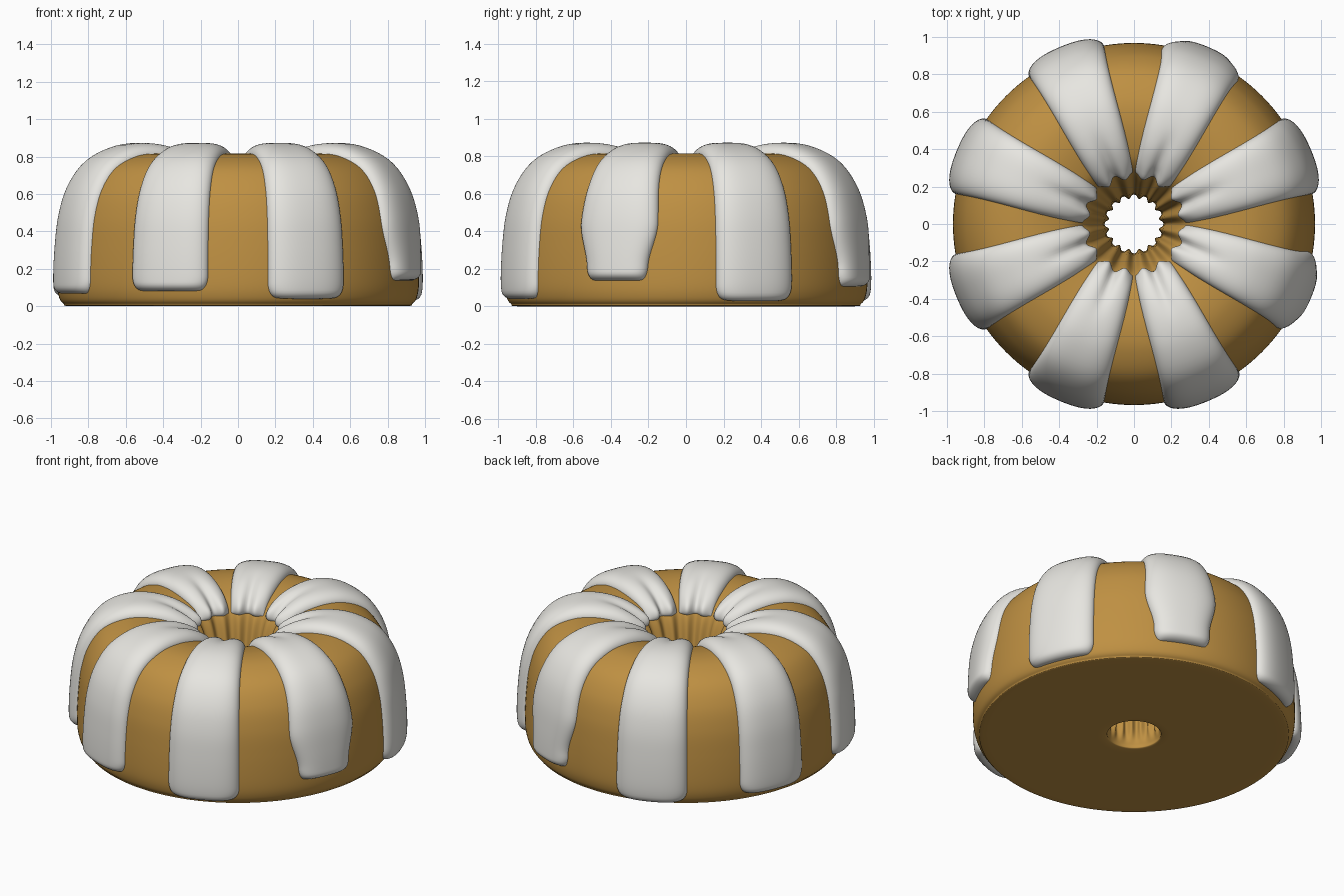
import bpy
import math
from mathutils import Vector

cube = bpy.data.objects.get("Cube")
if cube:
    bpy.data.objects.remove(cube, do_unlink=True)


def material(name, color):
    mat = bpy.data.materials.new(name)
    mat.use_nodes = True
    mat.diffuse_color = color
    mat.node_tree.nodes["Principled BSDF"].inputs["Base Color"].default_value = color
    return mat


sponge = material("golden sponge", (0.52, 0.28, 0.055, 1))
sugar = material("white icing", (0.8, 0.79, 0.75, 1))

# Ring cross-section as (radius, height): underside, outer wall, crown, hole
PROFILE = [(0.2, 0), (0.5, 0), (0.88, 0), (0.935, 0.015), (0.96, 0.06),
           (0.968, 0.15), (0.96, 0.32), (0.94, 0.48), (0.895, 0.62),
           (0.81, 0.735), (0.68, 0.8), (0.55, 0.815), (0.42, 0.795),
           (0.32, 0.755), (0.25, 0.68), (0.2, 0.52), (0.165, 0.33),
           (0.15, 0.15), (0.16, 0.03)]


def smooth_loop(points, steps=10):
    """Closed Catmull-Rom curve through the points."""
    pts = [Vector(p) for p in points]
    n, out = len(pts), []
    for i in range(n):
        a, b, c, d = (pts[(i + k) % n] for k in (-1, 0, 1, 2))
        for k in range(steps):
            t = k / steps
            out.append(b + 0.5 * t * (c - a + t * (2 * a - 5 * b + 4 * c - d
                                                  + t * (3 * (b - c) + d - a))))
    return out


curve = smooth_loop(PROFILE)
for p in curve:
    p.y = max(p.y, 0)
lengths = [0.0]
for p, q in zip(curve, curve[1:]):
    lengths.append(lengths[-1] + (q - p).length)


def at(s):
    """Point of the section at arc length s."""
    i = next((k for k, v in enumerate(lengths) if v >= s), len(curve) - 1)
    i = max(i, 1)
    f = (s - lengths[i - 1]) / max(lengths[i] - lengths[i - 1], 1e-6)
    return curve[i - 1].lerp(curve[i], f)


def step(a, b, x):
    t = min(max((x - a) / (b - a), 0), 1)
    return t * t * (3 - 2 * t)


def place(p, angle):
    """Spin a section point round the axis, with flutes in the hole."""
    flute = 0.014 * step(0.36, 0.24, p.x) * step(0.02, 0.15, p.y)
    r = p.x + flute * math.cos(16 * angle)
    return (r * math.cos(angle), r * math.sin(angle), p.y)


def grid_object(name, rows, mat, wrap=False):
    n, m = len(rows), len(rows[0])
    faces = [(i * m + j, i * m + (j + 1) % m,
              (i + 1) % n * m + (j + 1) % m, (i + 1) % n * m + j)
             for i in range(n if wrap else n - 1)
             for j in range(m if wrap else m - 1)]
    mesh = bpy.data.meshes.new(name)
    mesh.from_pydata([v for row in rows for v in row], [], faces)
    mesh.materials.append(mat)
    mesh.shade_smooth()
    obj = bpy.data.objects.new(name, mesh)
    bpy.context.collection.objects.link(obj)
    return obj


# Cake ring
SPIN = 160
grid_object("cake", [[place(p, math.tau * k / SPIN) for k in range(SPIN)]
                     for p in curve], sponge, wrap=True)


def round_end(d, radius):
    t = 1 - min(max(d / radius, 0), 1)
    return math.sqrt(1 - t * t)


def icing_strip(name, center, bottom, tapered):
    start = next(s for s, p in zip(lengths, curve) if p.x > 0.9 and p.y >= bottom)
    end = next(s for s, p in zip(lengths, curve) if p.y > 0.5 and p.x < 0.265)
    rows, count, across = [], 64, 28
    for i in range(count + 1):
        s = start + (end - start) * (1 - math.cos(math.pi * i / count)) / 2
        p, tangent = at(s), (at(s + 0.02) - at(s - 0.02)).normalized()
        normal = Vector((tangent.y, -tangent.x))
        # Widens towards the hole, with rounded corners at the drip
        width = 13 + 9 * (max(0.95 - p.x, 0) / 0.7) ** 2
        width *= 0.75 + 0.25 * round_end(s - start, 0.08)
        if tapered:
            width *= 0.8 + 0.24 * step(0.2, 0.45, p.y) - 0.04 * step(0.45, 0.7, p.y)
        thick = 0.066 - 0.02 * step(0.45, 0.25, p.x)
        thick *= round_end(s - start, 0.045) * round_end(end - s, 0.05)
        crease = 0.4 * step(0.58, 0.3, p.x)
        row = []
        for j in range(across + 1):
            u = -math.cos(math.pi * j / across)
            dome = math.sqrt(max(1 - abs(u) ** 3.5, 0))
            dome *= 1 - crease * math.exp(-(u / 0.25) ** 2)
            row.append(place(p + normal * (thick * dome - 0.008),
                             center + math.radians(width) * u))
        rows.append(row)
    grid_object(name, rows, sugar)


# Eight drips of uneven length; two of them narrow lower down
DRIPS = [0.03, 0.1, 0.03, 0.05, 0.06, 0.08, 0.04, 0.13]
for k, bottom in enumerate(DRIPS):
    icing_strip(f"icing_strip_{k + 1}", math.radians(22.5 + 45 * k), bottom, bottom >= 0.1)
